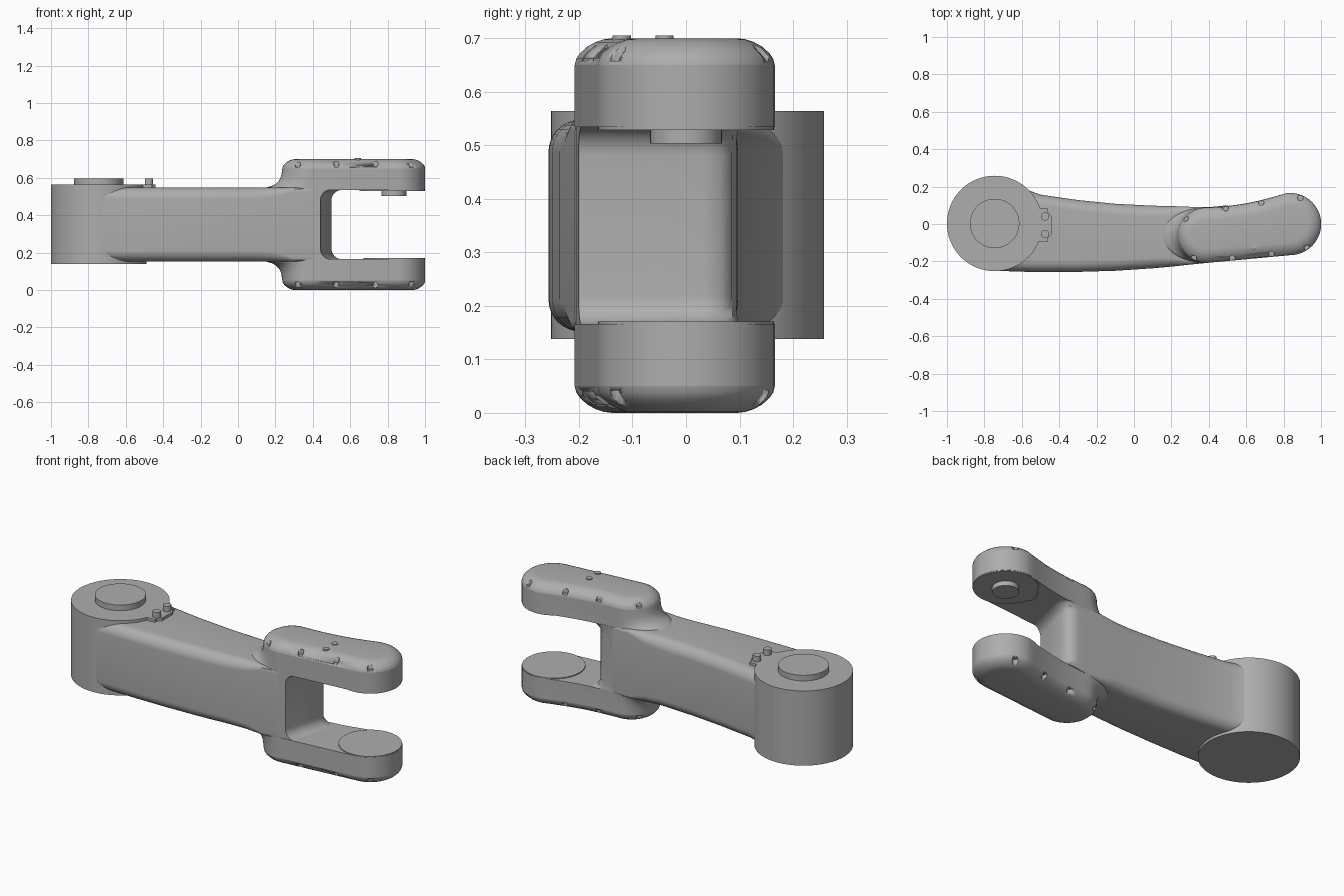
import bpy, bmesh, math
from mathutils import Vector

if "Cube" in bpy.data.objects:
    bpy.data.objects.remove(bpy.data.objects["Cube"])

grey = bpy.data.materials.new("mid grey")
grey.use_nodes = True
COLOUR = (0.42, 0.42, 0.42, 1)
grey.diffuse_color = COLOUR
grey.node_tree.nodes["Principled BSDF"].inputs["Base Color"].default_value = COLOUR

MID = 0.35                      # mirror height of the whole link
HUB = (-0.745, 0.003)           # large joint axis
PIN = Vector((0.835, 0.0))      # fork joint axis
ROOT = Vector((0.385, -0.06))   # rounded root of each fork cheek


def finish(name, bm, angle=35):
    bmesh.ops.recalc_face_normals(bm, faces=bm.faces[:])
    mesh = bpy.data.meshes.new(name)
    bm.to_mesh(mesh)
    bm.free()
    obj = bpy.data.objects.new(name, mesh)
    bpy.context.scene.collection.objects.link(obj)
    mesh.materials.append(grey)
    bpy.ops.object.select_all(action="DESELECT")
    obj.select_set(True)
    bpy.context.view_layer.objects.active = obj
    bpy.ops.object.shade_smooth_by_angle(angle=math.radians(angle))
    return obj


def loft(name, rings, angle=35):
    """Skin a list of equal-length closed rings and cap both ends."""
    bm = bmesh.new()
    rows = [[bm.verts.new(p) for p in ring] for ring in rings]
    n = len(rows[0])
    for a, b in zip(rows, rows[1:]):
        for i in range(n):
            j = (i + 1) % n
            bm.faces.new((a[i], a[j], b[j], b[i]))
    bm.faces.new(rows[0][::-1])
    bm.faces.new(rows[-1])
    return finish(name, bm, angle)


def add_cylinder(bm, x, y, r, z0, z1, sides):
    made = bmesh.ops.create_cone(bm, cap_ends=True, segments=sides,
                                 radius1=r, radius2=r, depth=z1 - z0)
    bmesh.ops.translate(bm, verts=made["verts"], vec=(x, y, (z0 + z1) / 2))


def cylinder(name, x, y, r, z0, z1, sides=64):
    bm = bmesh.new()
    add_cylinder(bm, x, y, r, z0, z1, sides)
    return finish(name, bm)


def cheek_outline(inset=0, shift=0):
    """Plan of a fork cheek: two arcs, a straight front and a hollow back."""
    r0, r1 = 0.148 - inset, 0.166 - inset
    axis = math.atan2(PIN.y - ROOT.y, PIN.x - ROOT.x)
    pts = []
    for centre, r, start in ((ROOT, r0, math.pi / 2), (PIN, r1, -math.pi / 2)):
        for i in range(25):
            a = axis + start + math.pi * i / 24
            d = Vector((math.cos(a), math.sin(a)))
            p = centre + d * r
            if centre is ROOT:
                p.x -= shift * max(0, -d.x)
            pts.append(p)
    first, last = pts[0], pts[-1]
    for i in range(1, 12):
        t = i / 12
        p = last.lerp(first, t)
        p.y -= 0.018 * math.sin(math.pi * t)
        pts.append(p)
    return pts


def rounded_section(x, ylo, yhi, r, half=0.198):
    ring = []
    corners = ((yhi - r, MID + half - r), (ylo + r, MID + half - r),
               (ylo + r, MID - half + r), (yhi - r, MID - half + r))
    for k, (y, z) in enumerate(corners):
        for i in range(9):
            a = math.pi / 2 * (k + i / 8)
            ring.append((x, y + r * math.cos(a), z + r * math.sin(a)))
    return ring


# Main arm: rounded box section following a gently bent plan
stations = [(-0.745, -0.25, 0.2, 0.06), (-0.6, -0.255, 0.2, 0.06),
            (-0.55, -0.256, 0.175, 0.06), (-0.5, -0.257, 0.157, 0.06),
            (-0.3, -0.256, 0.128, 0.06), (-0.1, -0.25, 0.108, 0.06),
            (0.1, -0.237, 0.098, 0.06), (0.2, -0.228, 0.096, 0.05),
            (0.3, -0.217, 0.092, 0.02), (0.4, -0.207, 0.09, 0.02)]
loft("arm", [rounded_section(*s) for s in stations])

# Fork web: slanted inner wall with filleted corners
web = []
for y, wall in ((-0.205, 0.44), (-0.1, 0.468), (0.02, 0.5), (0.055, 0.494),
                (0.078, 0.475), (0.09, 0.44)):
    profile = [(0.3, 0.19)]
    for i in range(9):
        a = math.pi / 2 * i / 8
        profile.append((wall + 0.055 * (1 - math.sin(a)), 0.185 - 0.055 * (1 - math.cos(a))))
    lower = [(x, MID - h) for x, h in profile]
    upper = [(x, MID + h) for x, h in reversed(profile)]
    web.append([(x, y + 0.1 * (x - 0.4), z) for x, z in lower + upper])
loft("fork_web", web)

# Fork cheeks and their rounded covers, mirrored about the middle height
cheek_rings = [(0.184, 0, 0.1), (0.2, 0, 0.08), (0.207, 0, 0.055), (0.218, 0, 0.035),
               (0.235, 0, 0.018), (0.26, 0, 0.006), (0.3, 0, 0)]
cover_rings = [(0.3, 0, 0), (0.312, 0.003, 0), (0.322, 0.01, 0), (0.334, 0.023, 0),
               (0.343, 0.039, 0), (0.348, 0.054, 0), (0.35, 0.07, 0)]
notches = [(0.275, 0.03), (0.49, 0.085), (0.68, 0.115), (0.89, 0.14),
           (0.32, -0.183), (0.525, -0.182), (0.735, -0.16), (0.925, -0.128)]
for side, s in (("upper", 1), ("lower", -1)):
    def stack(rings):
        return [[(p.x, p.y, MID + s * h) for p in cheek_outline(inset, shift)]
                for h, inset, shift in rings]
    loft(side + "_cheek", stack(cheek_rings))
    cover = loft(side + "_cover", stack(cover_rings))

    # Screw notches around the cover rim
    bm = bmesh.new()
    for x, y in notches:
        z0, z1 = sorted((MID + s * 0.308, MID + s * 0.4))
        add_cylinder(bm, x, y, 0.015, z0, z1, 16)
    cutter = finish(side + "_notch_cutter", bm)
    cutter.hide_render = True
    cutter.hide_viewport = True
    cut = cover.modifiers.new("notches", "BOOLEAN")
    cut.operation = "DIFFERENCE"
    cut.solver = "EXACT"
    cut.object = cutter

    # Joint face on the inside of the cheek
    z0, z1 = sorted((MID + s * 0.179, MID + s * 0.2))
    cylinder(side + "_joint_face", PIN.x, PIN.y, 0.164, z0, z1)

cylinder("fork_pin", PIN.x, PIN.y, 0.067, 0.503, 0.54, 48)

# Large hub with its raised disc
cylinder("hub", *HUB, 0.255, 0.138, 0.564, 96)
cylinder("hub_disc", *HUB, 0.132, 0.55, 0.596)


# Bolt tabs beside each joint
def tab(name, x0, x1, ymid, half, z0, z1):
    c = 0.02 if x1 > x0 else -0.02
    plan = [(x0, -half), (x1 - c, -half), (x1 - c, 0.02 - half), (x1, 0.04 - half),
            (x1, half - 0.04), (x1 - c, half - 0.02), (x1 - c, half), (x0, half)]
    loft(name, [[(x, ymid + y, z) for x, y in plan] for z in (z0, z1)])


tab("hub_tab", -0.56, -0.44, -0.005, 0.088, 0.54, 0.564)
tab("fork_tab", 0.72, 0.65, 0.0, 0.06, 0.529, 0.545)

for i, y in enumerate((0.04, -0.053)):
    cylinder(f"tab_bolt_{i + 1}", -0.476, y, 0.022, 0.55, 0.595, 24)
for i, y in enumerate((-0.04, -0.12)):
    cylinder(f"cover_screw_{i + 1}", 0.64, y, 0.017, 0.69, 0.705, 24)
